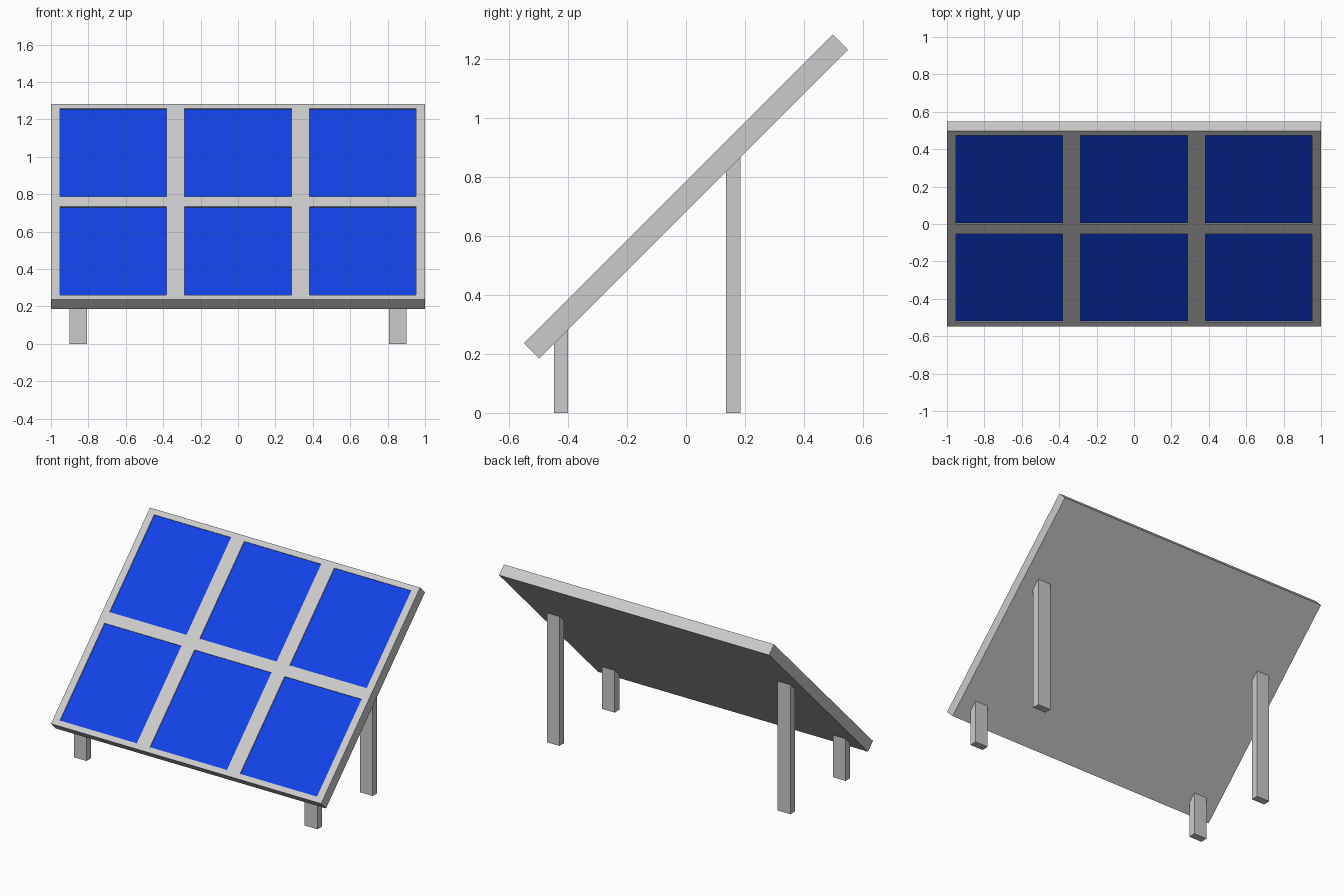
import bpy, bmesh, math
from mathutils import Matrix, Vector

if "Cube" in bpy.data.objects:
    bpy.data.objects.remove(bpy.data.objects["Cube"])

LENGTH, THICK, TILT = 1.48, 0.0735, math.radians(45)
CENTRE_Z = 0.734
RECESS = 0.007


def add_object(name, bm):
    mesh = bpy.data.meshes.new(name)
    bm.normal_update()
    bm.to_mesh(mesh)
    bm.free()
    obj = bpy.data.objects.new(name, mesh)
    bpy.context.collection.objects.link(obj)
    return obj


# Panel: a slab whose top face is cut into a 3 x 2 array of recessed cells
bm = bmesh.new()
bmesh.ops.create_cube(bm, size=1, matrix=Matrix.Diagonal((2, LENGTH, THICK, 1)))


def cut_top(co, axis):
    top = [f for f in bm.faces if f.calc_center_median().z > THICK / 2 - 1e-4]
    geom = list({e for f in top for e in f.edges} | {v for f in top for v in f.verts}) + top
    bmesh.ops.bisect_plane(bm, geom=geom, plane_co=Vector(axis) * co, plane_no=axis)


x_spans = [(cx - 0.285, cx + 0.285) for cx in (-0.667, 0, 0.667)]
y_spans = [(-0.705, -0.038), (0.038, 0.705)]
for span in x_spans:
    for x in span:
        cut_top(x, (1, 0, 0))
for span in y_spans:
    for y in span:
        cut_top(y, (0, 1, 0))


def is_cell(face):
    c = face.calc_center_median()
    return (c.z > THICK / 2 - 1e-4
            and any(a < c.x < b for a, b in x_spans)
            and any(a < c.y < b for a, b in y_spans))


bm.normal_update()
cells = [f for f in bm.faces if is_cell(f)]
bmesh.ops.inset_individual(bm, faces=cells, thickness=0, depth=-RECESS)
for f in cells:
    f.material_index = 1
panel = add_object("panel", bm)
panel.location.z = CENTRE_Z
panel.rotation_euler.x = TILT

frame_mat = bpy.data.materials.new("frame_grey")
frame_mat.diffuse_color = (0.8, 0.8, 0.8, 1)
frame_mat.use_nodes = True
frame_mat.node_tree.nodes["Principled BSDF"].inputs["Base Color"].default_value = frame_mat.diffuse_color
cell_mat = bpy.data.materials.new("cell_blue")
cell_mat.diffuse_color = (0.006, 0.055, 0.8, 1)
cell_mat.use_nodes = True
cell_mat.node_tree.nodes["Principled BSDF"].inputs["Base Color"].default_value = cell_mat.diffuse_color
panel.data.materials.append(frame_mat)
panel.data.materials.append(cell_mat)


# Legs: posts with tops sloped to meet the underside of the panel
def leg(name, side, y0, y1):
    bm = bmesh.new()
    bmesh.ops.create_cube(bm, size=1)
    underside = CENTRE_Z - THICK / 2 / math.cos(TILT)
    for v in bm.verts:
        y = y1 if v.co.y > 0 else y0
        z = underside + y * math.tan(TILT) if v.co.z > 0 else 0
        v.co = (side * 0.855 + v.co.x * 0.094, y, z)
    add_object(name, bm)


for side, label in ((-1, "left"), (1, "right")):
    leg("front_leg_" + label, side, -0.448, -0.4)
    leg("rear_leg_" + label, side, 0.136, 0.184)
